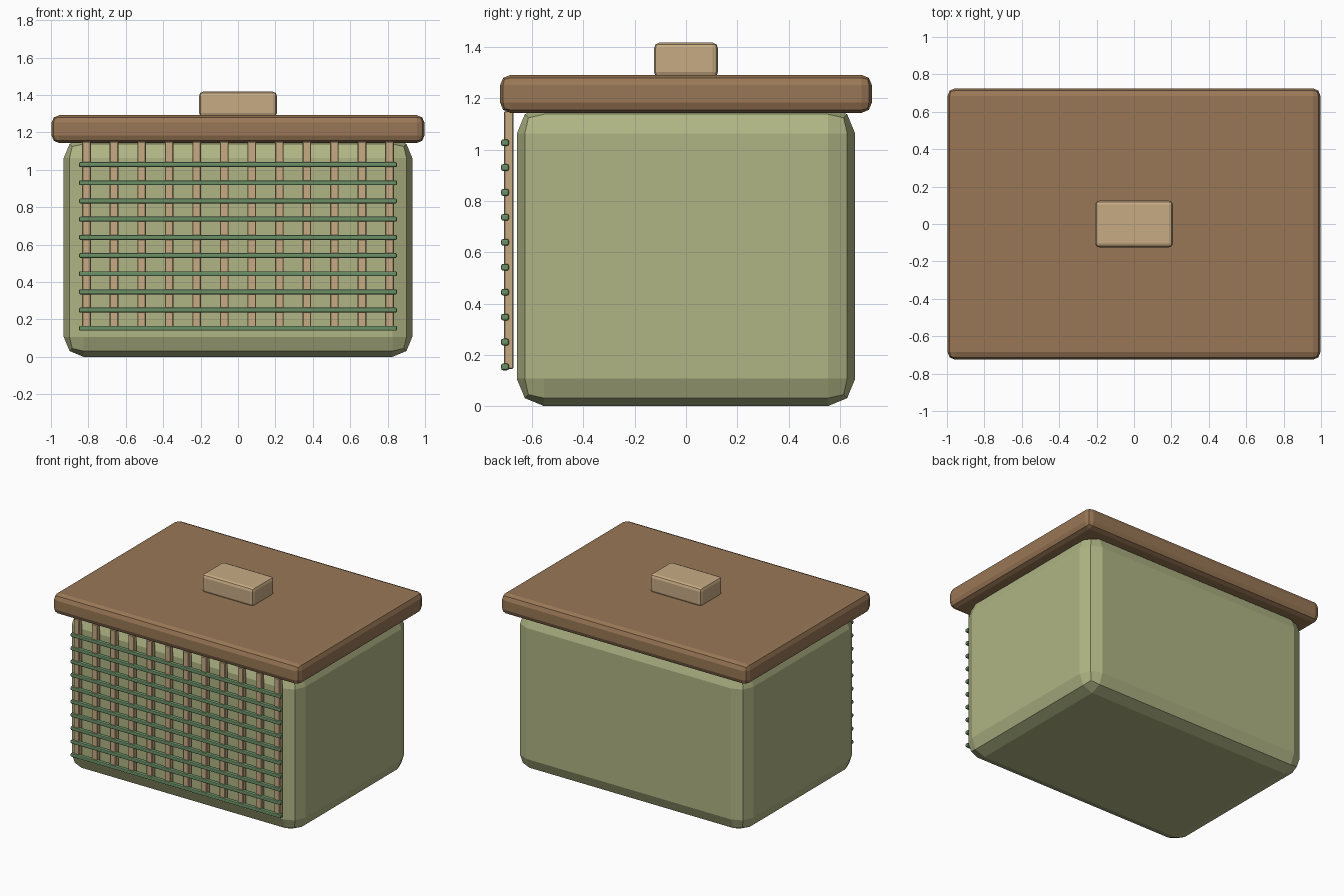
import bpy

if "Cube" in bpy.data.objects:
    bpy.data.objects.remove(bpy.data.objects["Cube"])


def material(name, rgb):
    mat = bpy.data.materials.new(name)
    mat.diffuse_color = (*rgb, 1)
    mat.use_nodes = True
    mat.node_tree.nodes["Principled BSDF"].inputs["Base Color"].default_value = mat.diffuse_color
    return mat


SAGE = material("sage", (0.43, 0.46, 0.23))
BROWN = material("brown_wood", (0.32, 0.185, 0.092))
TAN = material("tan_wood", (0.57, 0.41, 0.23))
GREEN = material("green_cane", (0.147, 0.275, 0.133))


def box(name, center, size, bevel, segments, mat):
    """Flat-shaded box with bevelled edges."""
    bpy.ops.mesh.primitive_cube_add(size=1, location=center)
    ob = bpy.context.object
    ob.name = name
    ob.scale = size
    bpy.ops.object.transform_apply(location=False, rotation=False, scale=True)
    mod = ob.modifiers.new("bevel", "BEVEL")
    mod.width = bevel
    mod.segments = segments
    mod.limit_method = 'NONE'
    ob.data.materials.append(mat)
    return ob


# Basket body, its top tucked into the lid
box("basket_body", (0, 0, 0.585), (1.864, 1.32, 1.17), 0.107, 2, SAGE)

# Lid and handle
box("lid", (0, 0, 1.218), (1.994, 1.45, 0.148), 0.04, 2, BROWN)
box("lid_handle", (0, 0, 1.35), (0.416, 0.25, 0.136), 0.022, 2, TAN)

# Vertical slats on the front
SLATS = 12
for i in range(SLATS):
    x = -0.81 + 1.62 * i / (SLATS - 1)
    box(f"vertical_slat_{i + 1}", (x, -0.691, 0.648), (0.046, 0.036, 1.005),
        0.004, 1, TAN)

# Horizontal canes crossing the slats
CANES = 10
for i in range(CANES):
    z = 0.153 + 0.875 * i / (CANES - 1)
    box(f"horizontal_cane_{i + 1}", (0, -0.706, z), (1.70, 0.03, 0.026),
        0.007, 2, GREEN)
